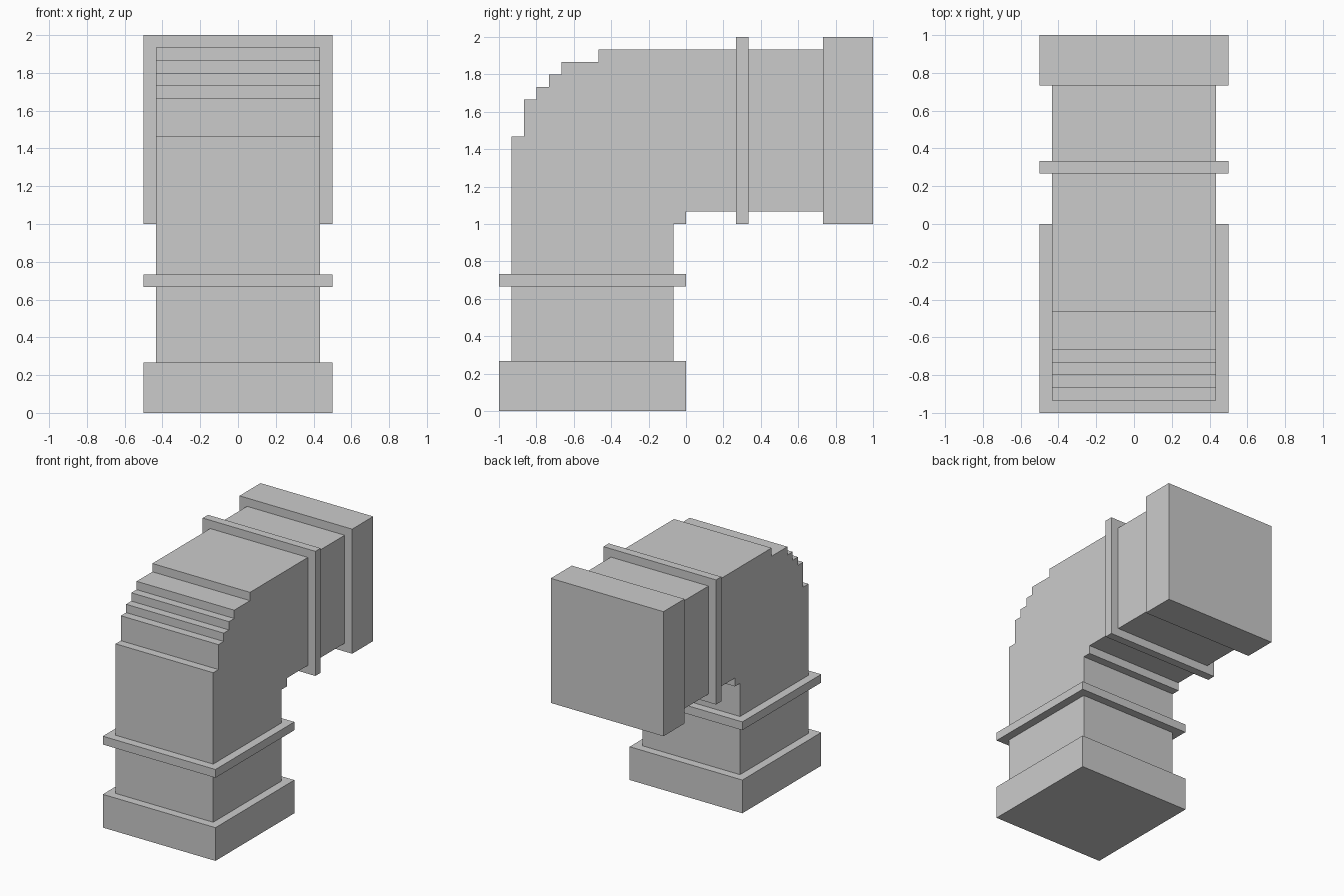
import bpy, bmesh

if "Cube" in bpy.data.objects:
    bpy.data.objects.remove(bpy.data.objects["Cube"])

U = 1 / 15          # the model sits on a 1/15 unit grid
HALF = 6.5 * U      # half width of the pipe


def finish(name, bm):
    bmesh.ops.recalc_face_normals(bm, faces=bm.faces)
    mesh = bpy.data.meshes.new(name)
    bm.to_mesh(mesh)
    bm.free()
    obj = bpy.data.objects.new(name, mesh)
    bpy.context.collection.objects.link(obj)
    return obj


def extrude_profile(name, profile, half):
    """Extrude a (y, z) outline, given in grid units, across x."""
    bm = bmesh.new()
    face = bm.faces.new([bm.verts.new((-half, y * U, z * U)) for y, z in profile])
    geom = bmesh.ops.extrude_face_region(bm, geom=[face])["geom"]
    verts = [g for g in geom if isinstance(g, bmesh.types.BMVert)]
    bmesh.ops.translate(bm, verts=verts, vec=(2 * half, 0, 0))
    return finish(name, bm)


def flange(name, y0, y1, z0, z1):
    rect = [(y0, z0), (y1, z0), (y1, z1), (y0, z1)]
    return extrude_profile(name, rect, 0.5)


# Elbow pipe: stepped outer bend, small step in the inner corner
elbow = [(-14, 3), (-14, 22), (-13, 22), (-13, 25), (-12, 25), (-12, 26),
         (-11, 26), (-11, 27), (-10, 27), (-10, 28), (-7, 28), (-7, 29),
         (12, 29), (12, 16), (0, 16), (0, 15), (-1, 15), (-1, 3)]
extrude_profile("elbow_pipe", elbow, HALF)

# Collars and thin rings on the vertical and horizontal legs
flange("bottom_collar", -15, 0, 0, 4)
flange("lower_ring", -15, 0, 10, 11)
flange("upper_ring", 4, 5, 15, 30)
flange("rear_collar", 11, 15, 15, 30)
